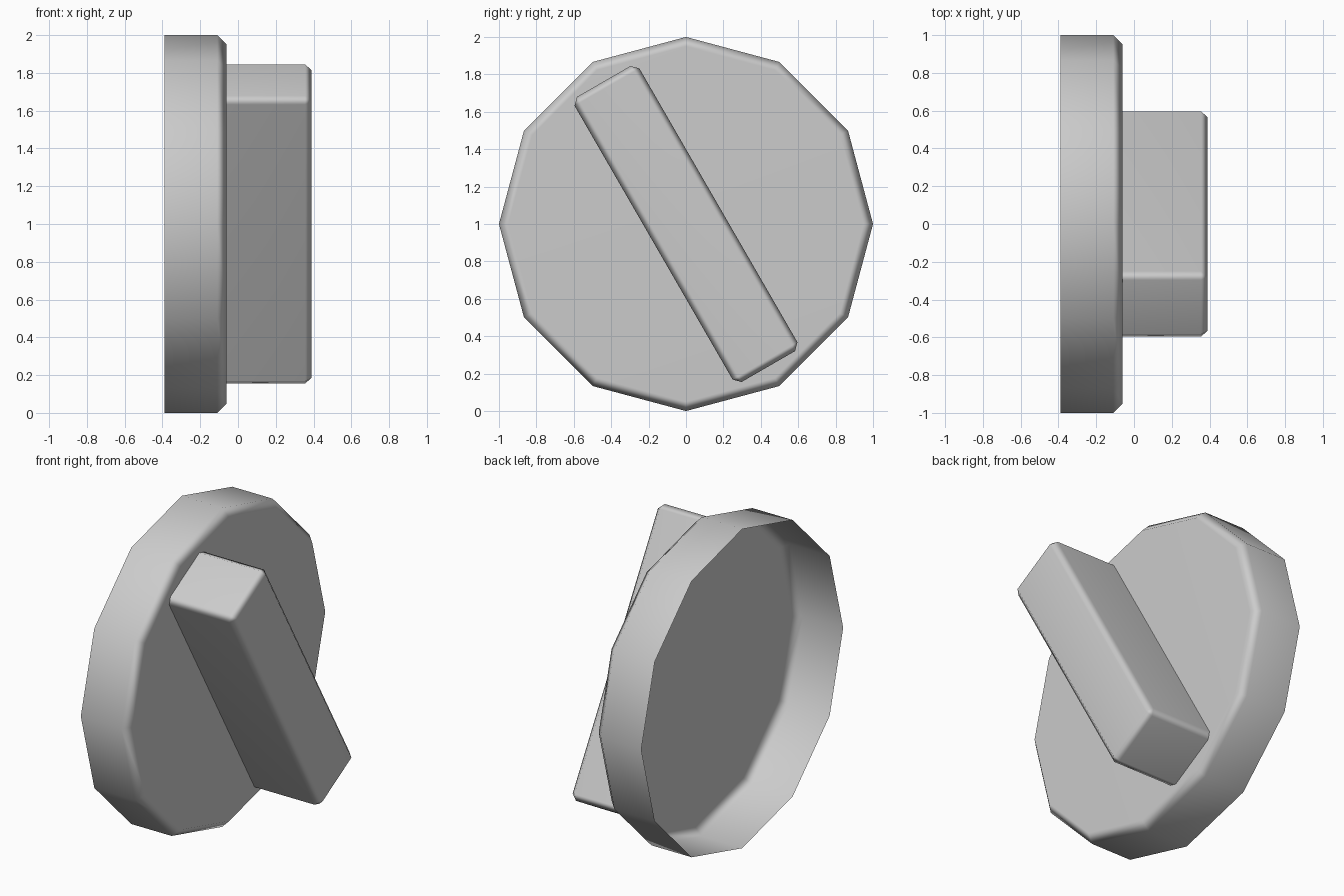
import bpy, bmesh
from math import cos, sin, pi, radians
from mathutils import Matrix, Vector

cube = bpy.data.objects.get("Cube")
if cube:
    bpy.data.objects.remove(cube)

grey = bpy.data.materials.new("plain_grey")
grey.use_nodes = True
colour = (0.6, 0.6, 0.6, 1)
grey.diffuse_color = colour
grey.node_tree.nodes["Principled BSDF"].inputs["Base Color"].default_value = colour


def finish(name, bm):
    """Turn a bmesh into a smooth shaded grey object."""
    bmesh.ops.recalc_face_normals(bm, faces=bm.faces)
    mesh = bpy.data.meshes.new(name)
    bm.to_mesh(mesh)
    bm.free()
    mesh.materials.append(grey)
    mesh.shade_smooth()
    obj = bpy.data.objects.new(name, mesh)
    bpy.context.collection.objects.link(obj)
    obj.modifiers.new("face_normals", "WEIGHTED_NORMAL")
    return obj


def face_out(bm):
    """Make an open shell's capped side point along +x."""
    bmesh.ops.recalc_face_normals(bm, faces=bm.faces)
    cap = max(bm.faces, key=lambda f: f.calc_center_median().x)
    if cap.normal.x < 0:
        bmesh.ops.reverse_faces(bm, faces=bm.faces)


# Dial disc: twelve-sided shell, chamfered front rim, open back
SIDES = 12
bm = bmesh.new()
rings = []
for x, r in ((-0.39, 1), (-0.11, 1), (-0.06, 0.95)):
    rings.append([bm.verts.new((x, r * cos(2 * pi * i / SIDES),
                                1 + r * sin(2 * pi * i / SIDES)))
                  for i in range(SIDES)])
for a, b in zip(rings, rings[1:]):
    for i in range(SIDES):
        j = (i + 1) % SIDES
        bm.faces.new((a[i], a[j], b[j], b[i]))
bm.faces.new(rings[-1])
face_out(bm)
finish("dial_disc", bm)

# Grip bar: tilted box, chamfered everywhere except where it meets the disc
bm = bmesh.new()
bmesh.ops.create_cube(bm, size=1, matrix=Matrix.Diagonal((0.45, 0.40, 1.76, 1)))
back = min(bm.faces, key=lambda f: f.calc_center_median().x)
bmesh.ops.delete(bm, geom=[back], context="FACES_ONLY")
edges = [e for e in bm.edges if not e.is_boundary]
bmesh.ops.bevel(bm, geom=edges, offset=0.035, segments=1, affect="EDGES")
bmesh.ops.transform(bm, verts=bm.verts, matrix=Matrix.Translation(
    Vector((0.165, 0, 1))) @ Matrix.Rotation(radians(30), 4, "X"))
face_out(bm)
finish("grip_bar", bm)
